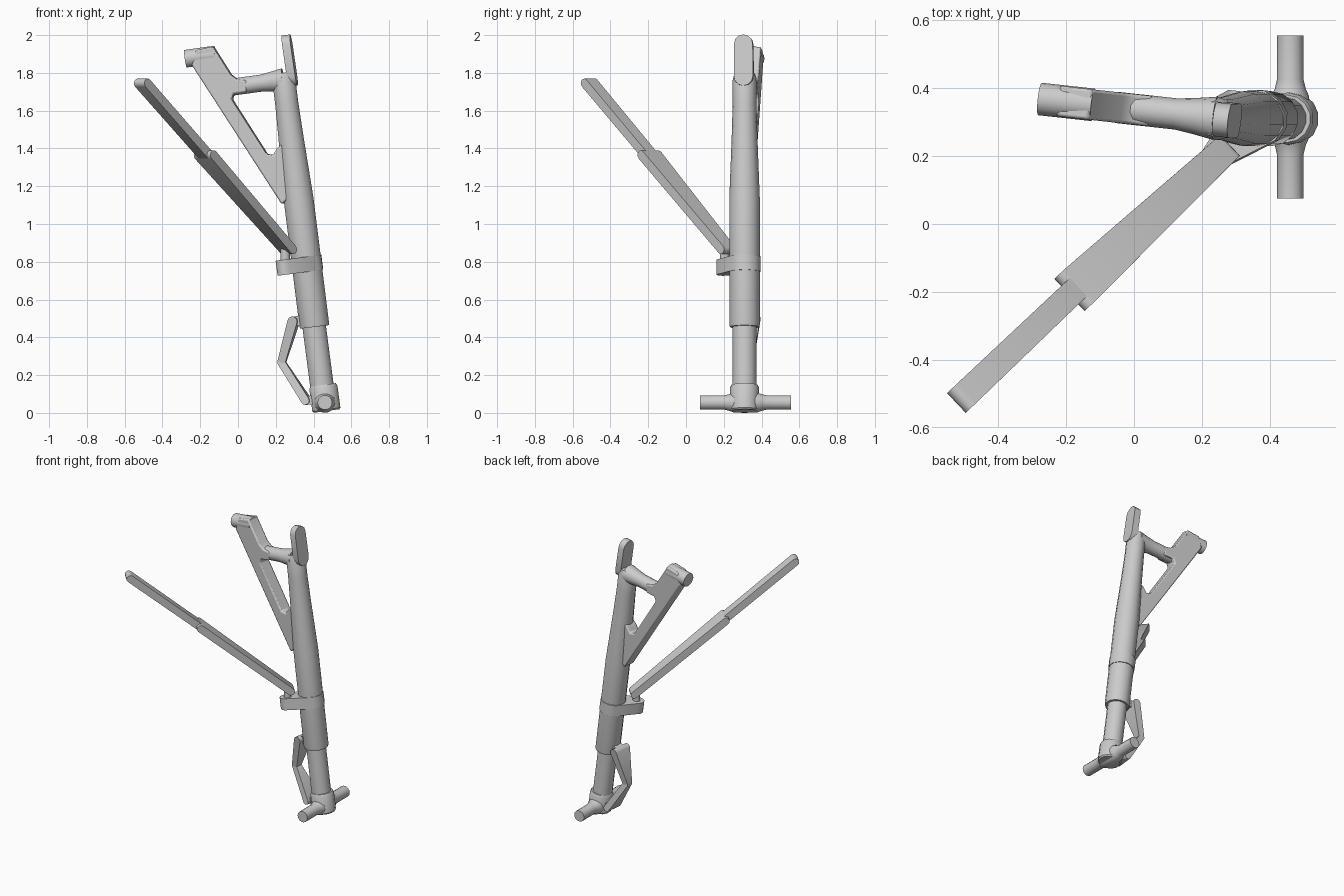
import bpy, bmesh, math
from mathutils import Vector, Matrix

if "Cube" in bpy.data.objects:
    bpy.data.objects.remove(bpy.data.objects["Cube"], do_unlink=True)


def finish(name, bm, angle=35):
    """Turn a bmesh into a named object, smooth with sharp edges kept."""
    bmesh.ops.recalc_face_normals(bm, faces=bm.faces)
    mesh = bpy.data.meshes.new(name)
    bm.to_mesh(mesh)
    bm.free()
    ob = bpy.data.objects.new(name, mesh)
    bpy.context.collection.objects.link(ob)
    bpy.ops.object.select_all(action='DESELECT')
    ob.select_set(True)
    bpy.context.view_layer.objects.active = ob
    bpy.ops.object.shade_smooth_by_angle(angle=math.radians(angle))
    return ob


def bridge(bm, a, b):
    for i in range(len(a)):
        j = (i + 1) % len(a)
        bm.faces.new((a[i], a[j], b[j], b[i]))


def lathe(name, start, end, profile, sides=14):
    """Round part along start-end; profile holds (fraction, radius) pairs."""
    start, end = Vector(start), Vector(end)
    turn = (end - start).to_track_quat('Z', 'Y')
    bm = bmesh.new()
    rings = []
    for t, r in profile:
        centre = start.lerp(end, t)
        rings.append([bm.verts.new(centre + turn @ Vector(
            (r * math.cos(k * math.tau / sides), r * math.sin(k * math.tau / sides), 0)))
            for k in range(sides)])
    for a, b in zip(rings, rings[1:]):
        bridge(bm, a, b)
    bm.faces.new(rings[0])
    bm.faces.new(rings[-1])
    return finish(name, bm)


def link(name, start, end, radii, widths, across, steps=6):
    """Bar with rounded ends; 'across' is the direction of its width."""
    ends = [Vector(start), Vector(end)]
    along = (ends[1] - ends[0]).normalized()
    across = Vector(across)
    across = (across - along * across.dot(along)).normalized()
    up = across.cross(along)
    bm = bmesh.new()
    loops = []
    for side in (-0.5, 0.5):
        loop = []
        for e, sign in ((0, -1), (1, 1)):
            for k in range(steps + 1):
                a = math.pi * k / steps
                offset = (up * math.cos(a) + along * math.sin(a)) * sign * radii[e]
                loop.append(bm.verts.new(ends[e] + offset + across * side * widths[e]))
        loops.append(loop)
    bridge(bm, *loops)
    for loop in loops:
        bm.faces.new(loop)
    return finish(name, bm)


Y = 0.31                                  # depth of the main leg
SKEW = 0.11                               # side frame swings slightly backward
outward = Vector((-1, SKEW, 0)).normalized()
hinge = Vector((SKEW, 1, 0)).normalized()
leg_axis = Vector((-0.125, 0, 0.99))


def frame_point(x, z):
    return Vector((x, Y + (0.25 - x) * SKEW, z))


# Main leg: outer sleeve, sliding piston, bottom collar and axle
lathe("outer_sleeve", (0.405, Y, 0.455), (0.238, Y, 1.8),
      [(0, 0.078), (0.01, 0.081), (0.5, 0.081), (0.75, 0.068), (0.88, 0.063),
       (0.97, 0.063), (1, 0.052)])
lathe("piston", (0.45, Y, 0.1), (0.395, Y, 0.52), [(0, 0.064), (1, 0.064)])
lathe("axle_collar", (0.469, Y, 0.01), (0.45, Y, 0.148),
      [(0, 0.07), (0.06, 0.077), (0.9, 0.077), (1, 0.07)])
lathe("axle", (0.46, 0.075, 0.055), (0.46, 0.555, 0.055),
      [(0, 0.039), (0.27, 0.039), (0.33, 0.046), (0.37, 0.055),
       (0.63, 0.055), (0.67, 0.046), (0.73, 0.039), (1, 0.039)])

# Upright plate on top of the leg
link("top_plate", (0.286, 0.306, 1.78), (0.261, 0.306, 1.951),
     (0.051, 0.05), (0.045, 0.045), outward)

# Side frame: diagonal arm, cross tube and pivot barrel
outline = [(-0.24, 1.84), (-0.22, 1.92), (-0.13, 1.94), (-0.035, 1.79),
           (0, 1.765), (0.05, 1.76), (0.05, 1.7), (-0.02, 1.69), (-0.03, 1.66),
           (0.155, 1.37), (0.19, 1.365), (0.21, 1.4), (0.27, 1.45),
           (0.29, 1.15), (0.235, 1.105)]
bm = bmesh.new()
sides = [[bm.verts.new(frame_point(x, z) + hinge * s) for x, z in outline]
         for s in (-0.045, 0.045)]
bridge(bm, *sides)
for side in sides:
    bm.faces.new(side)
arm = finish("diagonal_arm", bm)
bevel = arm.modifiers.new("soft_edges", 'BEVEL')
bevel.width = 0.008
bevel.segments = 2
lathe("cross_tube", frame_point(-0.05, 1.722), frame_point(0.24, 1.762),
      [(0, 0.046), (0.15, 0.046), (0.6, 0.046), (0.8, 0.054), (1, 0.064)])
lathe("pivot_barrel", frame_point(-0.277, 1.875), frame_point(-0.12, 1.897),
      [(0, 0.048), (1, 0.048)])

# Clamp lug and two-piece folding brace
link("brace_lug", (0.362, Y, 0.787), (0.245, 0.202, 0.771),
     (0.087, 0.042), (0.08, 0.08), leg_axis)
lathe("brace_pin", (0.25, 0.205, 0.78), (0.25, 0.205, 0.87), [(0, 0.025), (1, 0.025)])
level = (0.69, -0.73, 0)
link("lower_brace", (0.265, 0.215, 0.865), (-0.172, -0.192, 1.365),
     (0.025, 0.025), (0.084, 0.13), level)
link("upper_brace", (-0.1, -0.125, 1.283), (-0.505, -0.51, 1.745),
     (0.024, 0.025), (0.072, 0.08), level)

# Scissor links between sleeve and collar
top_hinge = Vector((0.295, 0.325, 0.485))
knee = Vector((0.231, 0.334, 0.267))
low_hinge = Vector((0.362, 0.32, 0.065))
link("upper_scissor", top_hinge, knee, (0.026, 0.021), (0.135, 0.045), hinge)
link("lower_scissor", low_hinge, knee, (0.022, 0.02), (0.12, 0.045), hinge)
link("upper_scissor_lug", top_hinge, (0.37, Y, 0.495), (0.022, 0.03), (0.07, 0.07), hinge)
link("lower_scissor_lug", low_hinge, (0.43, Y, 0.07), (0.02, 0.03), (0.07, 0.07), hinge)
